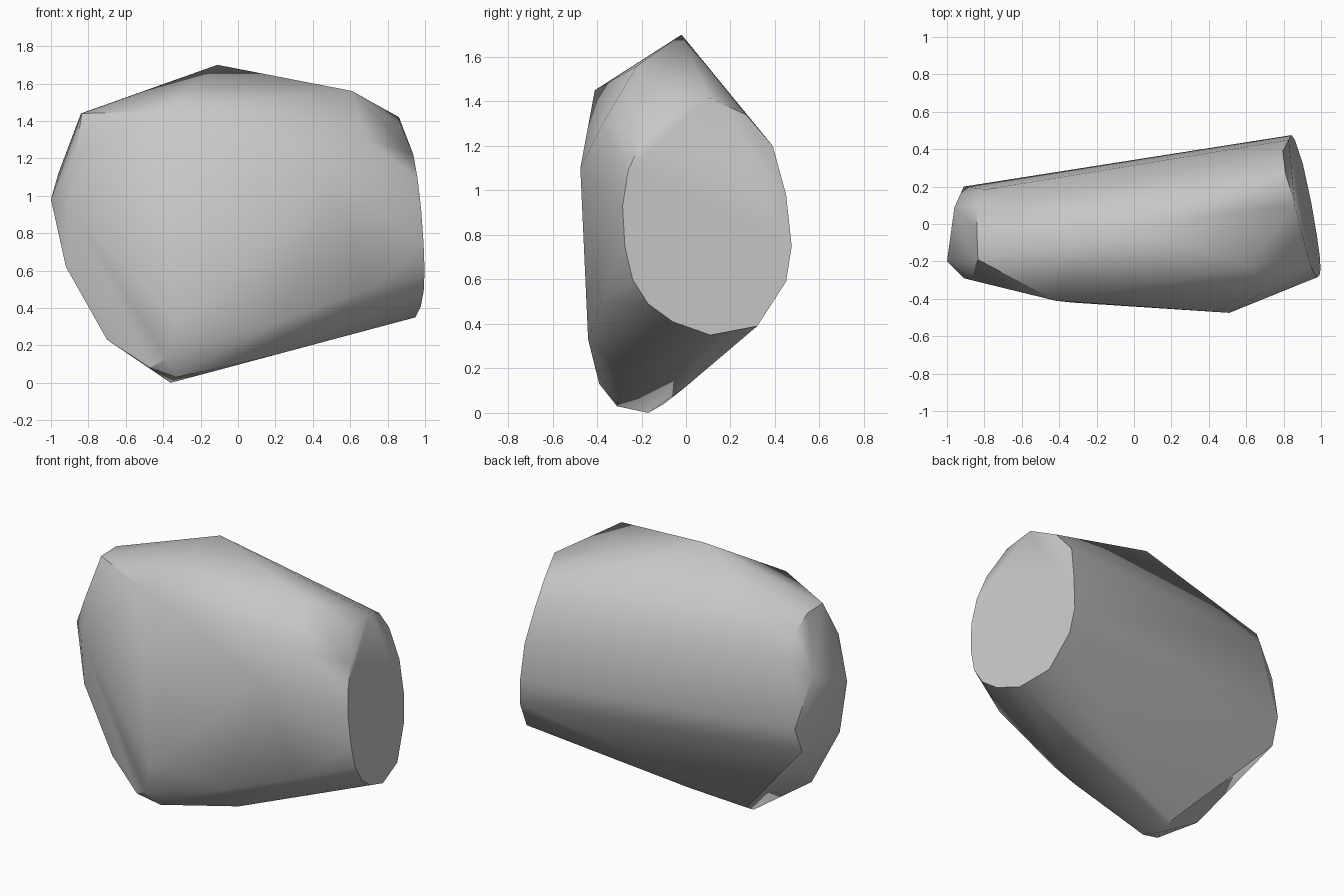
import bpy
import bmesh
import math

# Remove the default cube
default_cube = bpy.data.objects.get("Cube")
if default_cube:
    bpy.data.objects.remove(default_cube, do_unlink=True)


def make_material(name, colour):
    material = bpy.data.materials.new(name)
    material.use_nodes = True
    material.diffuse_color = colour
    material.node_tree.nodes["Principled BSDF"].inputs["Base Color"].default_value = colour
    return material


def on_cut_plane(y, z):
    """Place an outline point on the slanted flat end of the stone."""
    return (1 - 0.2 * y - 0.084 * z, y, z)


# Outline of the large flat end, as (y, z)
flat_end = [(.1, 1.42), (.45, .98), (.475, .75), (.45, .59), (.32, .39),
            (.11, .35), (-.06, .41), (-.17, .49), (-.24, .6), (-.275, .75),
            (-.285, .93), (-.26, 1.09), (-.2, 1.22)]

# Worn upper rim of the flat end
worn_rim = [(.865, -.1, 1.39), (.81, .27, 1.34), (.795, .39, 1.2)]

# Ridge along the top
ridge = [(-.11, -.02, 1.7), (.61, -.22, 1.56), (-.42, -.41, 1.45)]

# Corners of the broad front face
front_face = [(.68, -.37, 1.31), (.51, -.475, 1.1), (.69, -.38, .5),
              (.23, -.44, .33), (-.33, -.42, .33), (-.38, -.39, .13)]

# Blunt lower tip and underside
lower_tip = [(-.33, -.31, .03), (-.36, -.17, 0), (-.36, -.1, .04),
             (-.47, -.35, .08), (-.7, -.27, .23), (.2, -.28, .15),
             (0, -.01, .11)]

# Small faceted end
small_end = [(-.835, -.19, 1.44), (-.84, -.03, 1.44), (-.84, .095, 1.37),
             (-.79, .185, 1.25), (-.96, .09, 1.12), (-.91, .2, .8),
             (-.92, .14, .64), (-.92, -.24, .62), (-1, -.2, .98),
             (-.91, -.29, .95), (-.87, -.3, 1.21)]

# Wrap all corners in one convex stone
bm = bmesh.new()
corners = [on_cut_plane(y, z) for y, z in flat_end]
for corner in corners + worn_rim + ridge + front_face + lower_tip + small_end:
    bm.verts.new(corner)
hull = bmesh.ops.convex_hull(bm, input=bm.verts)
unused = {item for item in hull["geom_interior"] + hull["geom_unused"]
          if isinstance(item, bmesh.types.BMVert)}
bmesh.ops.delete(bm, geom=list(unused), context="VERTS")

# Merge the flat end into a single face
bmesh.ops.dissolve_limit(bm, angle_limit=math.radians(1),
                         verts=bm.verts, edges=bm.edges)
bmesh.ops.recalc_face_normals(bm, faces=bm.faces)

mesh = bpy.data.meshes.new("stone")
bm.to_mesh(mesh)
bm.free()
stone = bpy.data.objects.new("stone", mesh)
bpy.context.collection.objects.link(stone)
mesh.materials.append(make_material("stone grey", (0.57, 0.57, 0.57, 1)))

# Soft shading with crisp main edges
bpy.ops.object.select_all(action="DESELECT")
stone.select_set(True)
bpy.context.view_layer.objects.active = stone
bpy.ops.object.shade_smooth_by_angle(angle=math.radians(35))
